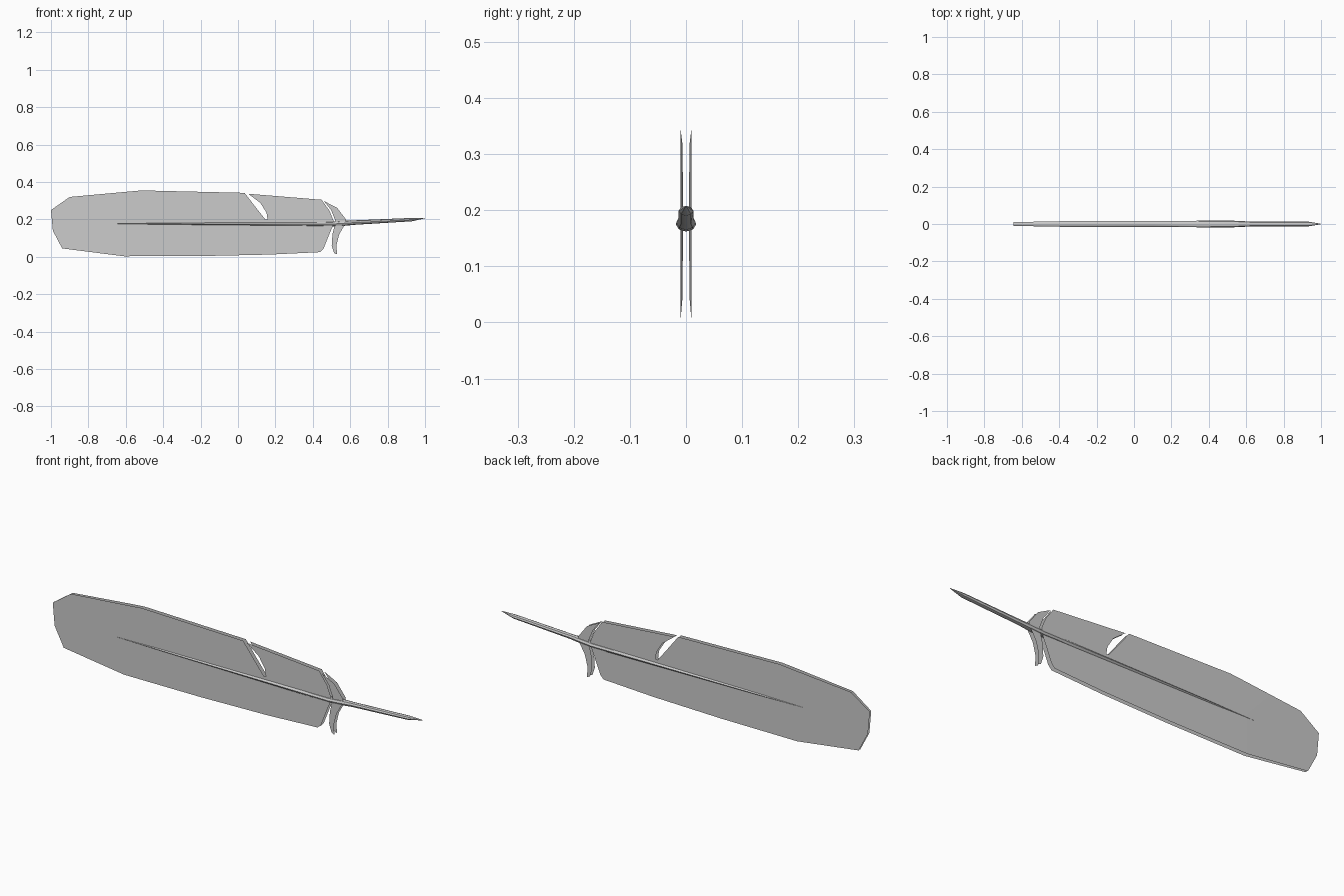
import bpy, bmesh, math

if "Cube" in bpy.data.objects:
    bpy.data.objects.remove(bpy.data.objects["Cube"])


def finish(name, bm, angle):
    bmesh.ops.recalc_face_normals(bm, faces=bm.faces[:])
    mesh = bpy.data.meshes.new(name)
    bm.to_mesh(mesh)
    bm.free()
    ob = bpy.data.objects.new(name, mesh)
    bpy.context.collection.objects.link(ob)
    bpy.ops.object.select_all(action='DESELECT')
    ob.select_set(True)
    bpy.context.view_layer.objects.active = ob
    bpy.ops.object.shade_smooth_by_angle(angle=math.radians(angle))
    return ob


def blade(name, outline, inset, half, taper_x=None):
    """Flat plate in XZ whose two sides slope down to a sharp rim at y = 0."""
    bm = bmesh.new()
    for side in (-1, 1):
        face = bm.faces.new([bm.verts.new((x, 0, z)) for x, z in outline])
        bmesh.ops.inset_region(bm, faces=[face], thickness=inset, use_even_offset=True)
        for v in face.verts:
            v.co.y = side * half
    bmesh.ops.remove_doubles(bm, verts=bm.verts[:], dist=1e-5)
    if taper_x is not None:  # thin the plate towards its far tip
        bmesh.ops.bisect_plane(bm, geom=bm.verts[:] + bm.edges[:] + bm.faces[:],
                               plane_co=(taper_x, 0, 0), plane_no=(1, 0, 0))
        for v in bm.verts:
            if v.co.x < taper_x:
                v.co.y *= 1 - 0.45 * (taper_x - v.co.x) / (taper_x + 1)
    bmesh.ops.triangulate(bm, faces=[f for f in bm.faces if len(f.verts) > 4])
    return finish(name, bm, 20)


def loft(name, sections, sides=8):
    """Tapered rod along X through sections of (x, z, half depth, half height)."""
    bm = bmesh.new()
    rings = []
    for x, z, ry, rz in sections:
        rings.append([bm.verts.new((x, ry * math.cos(a), z + rz * math.sin(a)))
                      for a in (2 * math.pi * i / sides for i in range(sides))])
    for a, b in zip(rings, rings[1:]):
        for i in range(sides):
            j = (i + 1) % sides
            bm.faces.new((a[i], a[j], b[j], b[i]))
    bm.faces.new(rings[0])
    bm.faces.new(rings[-1])
    return finish(name, bm, 40)


# main vane, with one curved split in its upper edge
vane = [(-1, 0.25), (-0.99, 0.14), (-0.94, 0.045), (-0.61, 0.003), (-0.2, 0.004),
        (0.17, 0.012), (0.44, 0.025), (0.458, 0.045), (0.49, 0.125), (0.507, 0.165),
        (0.51, 0.195), (0.49, 0.245), (0.447, 0.305),
        (0.055, 0.337), (0.12, 0.288), (0.153, 0.235), (0.158, 0.2), (0.146, 0.2),
        (0.10, 0.258), (0.035, 0.342), (-0.515, 0.355), (-0.90, 0.32)]
blade("vane", vane, 0.02, 0.01, taper_x=-0.6)

# loose barbs at the base of the vane
blade("upper_barb", [(0.46, 0.298), (0.498, 0.25), (0.518, 0.2), (0.52, 0.175),
                     (0.57, 0.172), (0.577, 0.2), (0.53, 0.262)], 0.008, 0.01)
blade("lower_barb", [(0.52, 0.18), (0.512, 0.15), (0.505, 0.12), (0.501, 0.06),
                     (0.514, 0.02), (0.53, 0.013), (0.526, 0.06), (0.541, 0.12),
                     (0.57, 0.17), (0.565, 0.185)], 0.006, 0.01)

# central shaft running out into the pointed quill
loft("shaft", [(-0.645, 0.177, 0.010, 0.003), (-0.38, 0.177, 0.015, 0.006),
               (0.1, 0.176, 0.0165, 0.010), (0.5, 0.175, 0.018, 0.013),
               (0.56, 0.179, 0.017, 0.014), (0.62, 0.183, 0.013, 0.012),
               (0.93, 0.199, 0.013, 0.009), (1.0, 0.207, 0.001, 0.001)])
